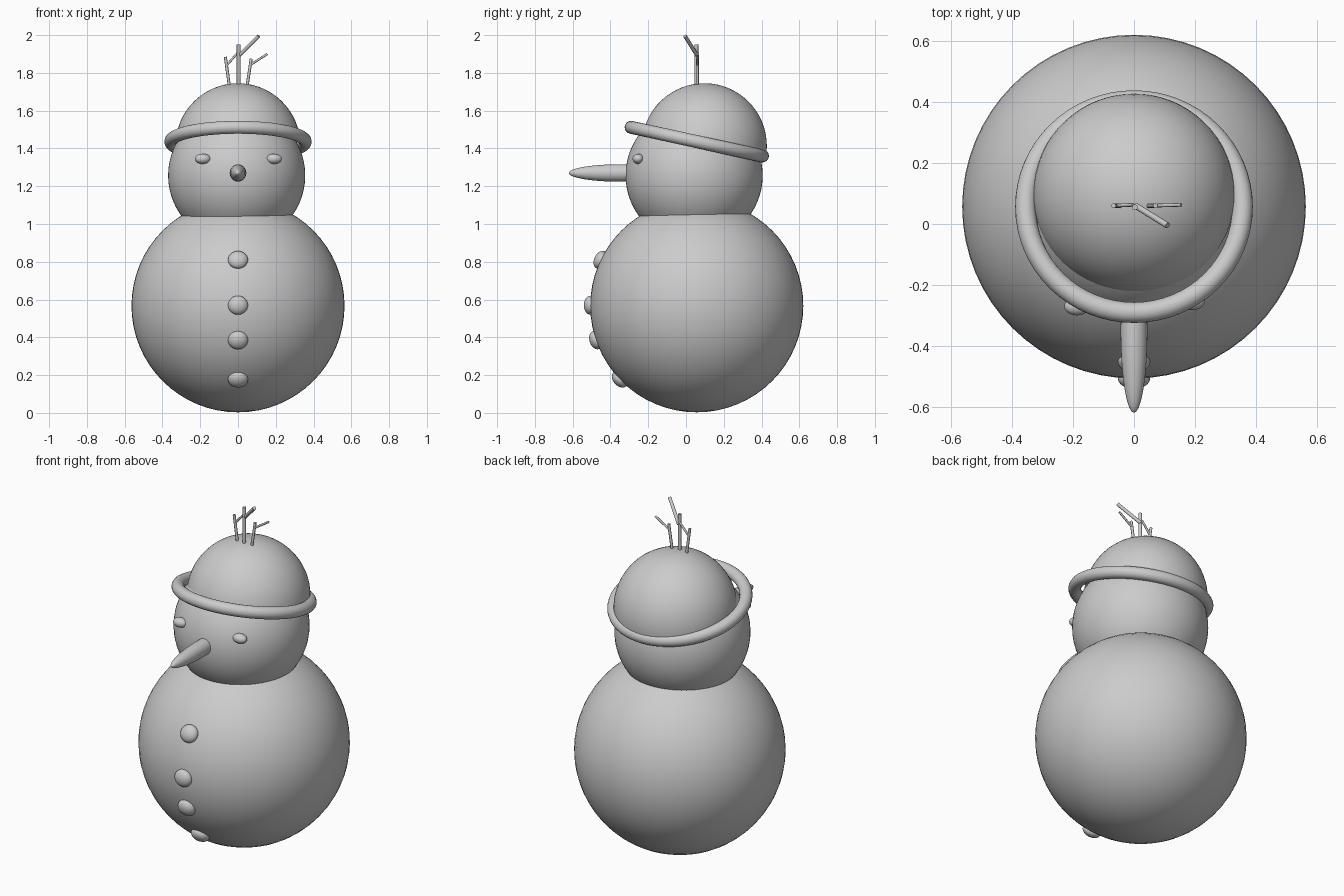
import bpy, bmesh, math
from mathutils import Vector, Matrix

if "Cube" in bpy.data.objects:
    bpy.data.objects.remove(bpy.data.objects["Cube"])

BODY_C = Vector((0, 0.057, 0.567))
HEAD_C = Vector((-0.007, 0.043, 1.257))
TILT = math.radians(-12.3)


def smooth(obj):
    for p in obj.data.polygons:
        p.use_smooth = True
    return obj


def ball(name, loc, radii, normal=None, seg=64, rings=32):
    """Ellipsoid; with a normal, its local z is turned to face that way."""
    bpy.ops.mesh.primitive_uv_sphere_add(segments=seg, ring_count=rings, radius=1, location=loc)
    o = bpy.context.object
    o.name = name
    o.scale = radii
    if normal is not None:
        o.rotation_euler = Vector(normal).to_track_quat('Z', 'Y').to_euler()
    return smooth(o)


def stick(name, a, b, r):
    a, b = Vector(a), Vector(b)
    bpy.ops.mesh.primitive_cylinder_add(vertices=8, radius=r, depth=(b - a).length, location=(a + b) / 2)
    o = bpy.context.object
    o.name = name
    o.rotation_euler = (b - a).to_track_quat('Z', 'Y').to_euler()
    bpy.ops.object.shade_smooth_by_angle(angle=math.radians(50))
    return o


# Body and head
ball("body", BODY_C, (0.564, 0.564, 0.564))
ball("head", HEAD_C, (0.363, 0.363, 0.363))

# Hat: tilted half dome with a rolled brim
dome = ball("hat_dome", (0, 0.097, 1.414), (0.331, 0.331, 0.331))
dome.rotation_euler = (TILT, 0, 0)
bm = bmesh.new()
bm.from_mesh(dome.data)
bmesh.ops.delete(bm, geom=[v for v in bm.verts if v.co.z < -0.01], context='VERTS')
bm.to_mesh(dome.data)
bm.free()
bpy.ops.mesh.primitive_torus_add(location=(0, 0.057, 1.436), rotation=(TILT, 0, 0),
                                 major_radius=0.356, minor_radius=0.034,
                                 major_segments=64, minor_segments=20)
brim = bpy.context.object
brim.name = "hat_brim"
smooth(brim)

# Carrot nose
ball("nose", (0, -0.35, 1.27), (0.044, 0.27, 0.046), seg=32, rings=24)

# Eyes
for name, x, y in (("eye_left", -0.187, -0.27), ("eye_right", 0.19, -0.253)):
    ball(name, (x, y, 1.345), (0.042, 0.03, 0.027), seg=24, rings=16)

# Buttons sitting on the belly
for i, z in enumerate((0.81, 0.57, 0.385, 0.177)):
    dz = z - BODY_C.z
    n = Vector((0, -math.sqrt(0.564 ** 2 - dz * dz), dz))
    ball("button_%d" % (i + 1), BODY_C + n, (0.053, 0.05, 0.034), normal=n, seg=24, rings=16)

# Twigs on top of the hat
for name, a, b, r in (
    ("twig_middle", (0.003, 0.055, 1.70), (0.003, 0.055, 1.95), 0.010),
    ("twig_middle_branch", (0.005, 0.06, 1.89), (0.110, -0.005, 1.995), 0.010),
    ("twig_left", (-0.043, 0.06, 1.71), (-0.067, 0.06, 1.885), 0.008),
    ("twig_left_branch", (-0.064, 0.06, 1.835), (-0.003, 0.063, 1.905), 0.006),
    ("twig_right", (0.045, 0.06, 1.71), (0.070, 0.06, 1.875), 0.008),
    ("twig_right_branch", (0.062, 0.06, 1.84), (0.155, 0.063, 1.90), 0.006),
):
    stick(name, a, b, r)
